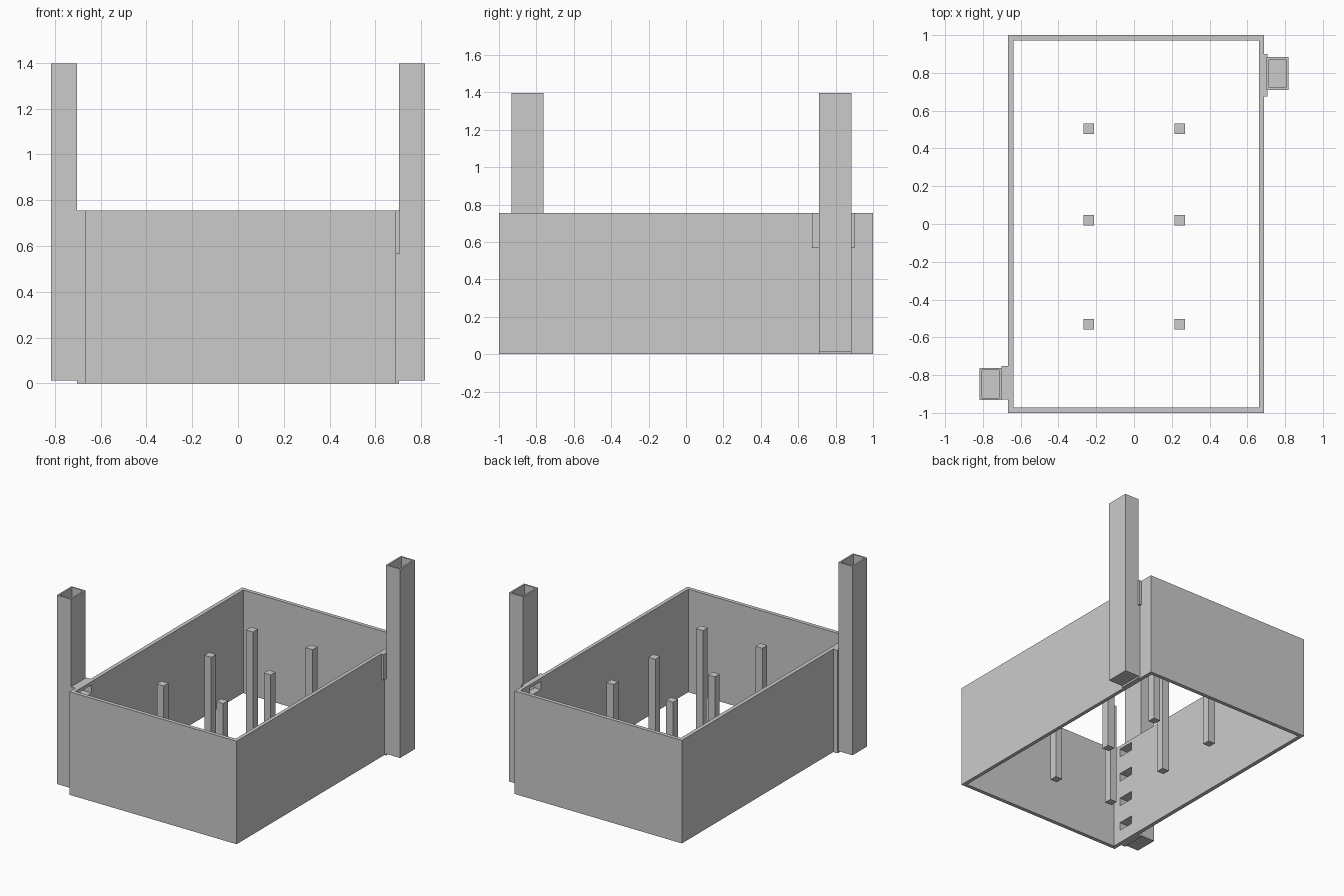
import bpy
import bmesh
from mathutils import Vector

if "Cube" in bpy.data.objects:
    bpy.data.objects.remove(bpy.data.objects["Cube"])


def boxes(name, bounds):
    """One mesh object made of boxes given as (x0, x1, y0, y1, z0, z1)."""
    bm = bmesh.new()
    for x0, x1, y0, y1, z0, z1 in bounds:
        geo = bmesh.ops.create_cube(bm, size=1)
        size = Vector((x1 - x0, y1 - y0, z1 - z0))
        mid = Vector((x0 + x1, y0 + y1, z0 + z1)) / 2
        for v in geo["verts"]:
            v.co = Vector(a * b for a, b in zip(v.co, size)) + mid
    mesh = bpy.data.meshes.new(name)
    bm.to_mesh(mesh)
    bm.free()
    obj = bpy.data.objects.new(name, mesh)
    bpy.context.scene.collection.objects.link(obj)
    return obj


def cut(obj, bounds):
    """Subtract boxes from an object and remove the cutter."""
    cutter = boxes("cutter", bounds)
    cutter.hide_render = True
    mod = obj.modifiers.new("cut", 'BOOLEAN')
    mod.operation = 'DIFFERENCE'
    mod.solver = 'EXACT'
    mod.object = cutter
    bpy.context.view_layer.objects.active = obj
    bpy.ops.object.modifier_apply(modifier=mod.name)
    bpy.data.objects.remove(cutter)


H = 0.755                                   # wall height
SLOT_Z = [0.125 + 0.192 * i for i in range(4)]


def slots(x0, x1, y0, y1):
    return [(x0, x1, y0, y1, z - 0.03, z + 0.03) for z in SLOT_Z]


left_slots = slots(-0.76, -0.6, -0.91, -0.785)
right_slots = slots(0.6, 0.76, 0.735, 0.86)

# Open rectangular wall ring with vent slots
walls = boxes("walls", [(-0.667, 0.689, -1, 1, 0, H)])
cut(walls, [(-0.638, 0.662, -0.972, 0.972, -0.1, 1)])
cut(walls, left_slots + right_slots)

# Hollow ventilation shafts, open at the top, closed at the bottom
T = 0.012
for name, (x0, x1, y0, y1), holes in (
        ("left_shaft", (-0.817, -0.702, -0.932, -0.762), left_slots),
        ("right_shaft", (0.702, 0.817, 0.71, 0.884), right_slots)):
    shaft = boxes(name, [(x0, x1, y0, y1, 0.013, 1.397)])
    cut(shaft, [(x0 + T, x1 - T, y0 + T, y1 - T, 0.025, 1.6)])
    cut(shaft, holes)

# Connecting blocks between shafts and walls
left_link = boxes("left_connector", [(-0.702, -0.667, -0.93, -0.753, 0, H)])
cut(left_link, left_slots)
right_link = boxes("right_connector", [(0.689, 0.702, 0.71, 0.884, 0, H)])
cut(right_link, right_slots)

# Upper collar behind the right shaft
collar = boxes("right_collar", [(0.689, 0.708, 0.675, 0.9, 0.567, H)])
cut(collar, right_slots)

# Free-standing columns
R = 0.028
for x in (-0.24, 0.243):
    for y in (-0.53, 0.02, 0.505):
        boxes("column", [(x - R, x + R, y - R, y + R, 0, 0.75)])
